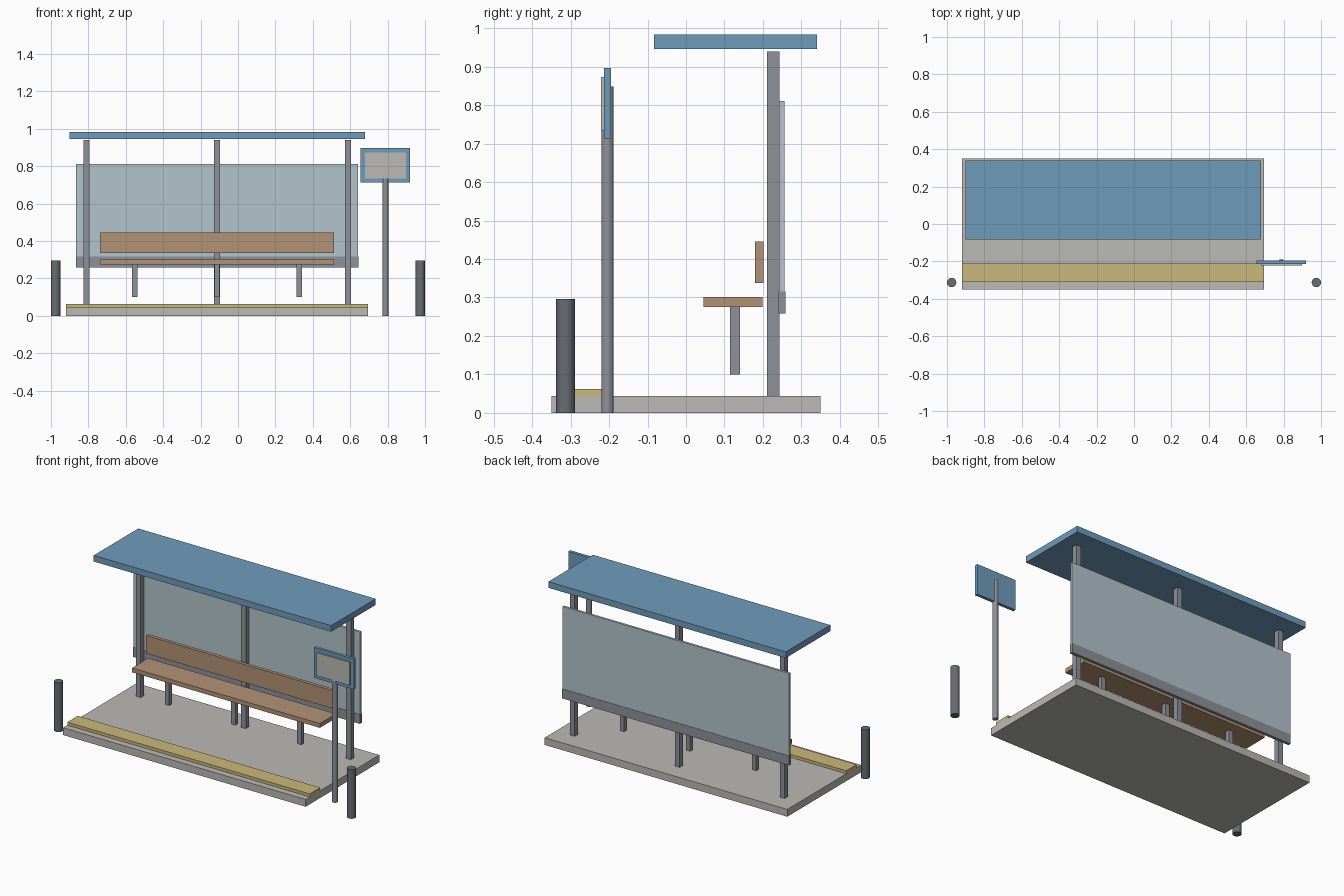
import bpy
import bmesh
from mathutils import Matrix

if "Cube" in bpy.data.objects:
    bpy.data.objects.remove(bpy.data.objects["Cube"])


def material(name, rgb):
    m = bpy.data.materials.new(name)
    m.diffuse_color = (*rgb, 1)
    m.use_nodes = True
    m.node_tree.nodes["Principled BSDF"].inputs["Base Color"].default_value = m.diffuse_color
    return m


BLUE = material("blue_paint", (0.16, 0.33, 0.50))
GLASS = material("pale_glass", (0.45, 0.56, 0.61))
WOOD = material("wood", (0.45, 0.29, 0.18))
YELLOW = material("yellow_paint", (0.60, 0.48, 0.20))
STEEL = material("steel", (0.27, 0.29, 0.32))
DARK = material("dark_steel", (0.14, 0.15, 0.17))
CONCRETE = material("concrete", (0.50, 0.49, 0.46))


def add(name, bm, mat):
    me = bpy.data.meshes.new(name)
    bm.to_mesh(me)
    bm.free()
    ob = bpy.data.objects.new(name, me)
    bpy.context.collection.objects.link(ob)
    me.materials.append(mat)
    return ob


def box(name, x, y, z, mat):
    """Box from (min, max) ranges on each axis."""
    bm = bmesh.new()
    bmesh.ops.create_cube(bm, size=1)
    for v in bm.verts:
        v.co = [r[0] + (c + 0.5) * (r[1] - r[0]) for c, r in zip(v.co, (x, y, z))]
    return add(name, bm, mat)


def rod(name, x, y, r, height, mat, sides):
    """Upright cylinder standing on the ground."""
    bm = bmesh.new()
    bmesh.ops.create_cone(bm, cap_ends=True, segments=sides, radius1=r, radius2=r,
                          depth=height, matrix=Matrix.Translation((x, y, height / 2)))
    return add(name, bm, mat)


CX = -0.112  # centre line of the shelter


def span(half, centre=CX):
    return (centre - half, centre + half)


# platform and kerb strip
box("platform", span(0.807), (-0.35, 0.35), (0, 0.044), CONCRETE)
box("kerb_strip", span(0.807), (-0.31, -0.211), (0.044, 0.062), YELLOW)

# roof, posts and rear panel
box("roof", span(0.79), (-0.083, 0.34), (0.946, 0.983), BLUE)
for i in (-1, 0, 1):
    box("roof_post", span(0.016, CX + i * 0.699), (0.211, 0.243), (0.044, 0.939), STEEL)
box("rear_glass", span(0.754), (0.242, 0.256), (0.26, 0.811), GLASS)
box("glass_bottom_rail", span(0.755), (0.240, 0.258), (0.259, 0.316), STEEL)

# bench
box("seat", span(0.625), (0.045, 0.199), (0.275, 0.301), WOOD)
box("backrest", span(0.625), (0.180, 0.201), (0.337, 0.445), WOOD)
for i in (-1, 0, 1):
    box("bench_leg", span(0.014, CX + i * 0.44), (0.114, 0.141), (0.1, 0.275), STEEL)

# sign
rod("sign_pole", 0.788, -0.204, 0.016, 0.848, STEEL, 16)
box("sign_board", span(0.132, 0.788), (-0.213, -0.195), (0.713, 0.896), BLUE)
box("sign_face", span(0.110, 0.788), (-0.221, -0.213), (0.734, 0.873), CONCRETE)

# bollards
for s in (-1, 1):
    rod("bollard", s * 0.975, -0.313, 0.025, 0.296, DARK, 20)
